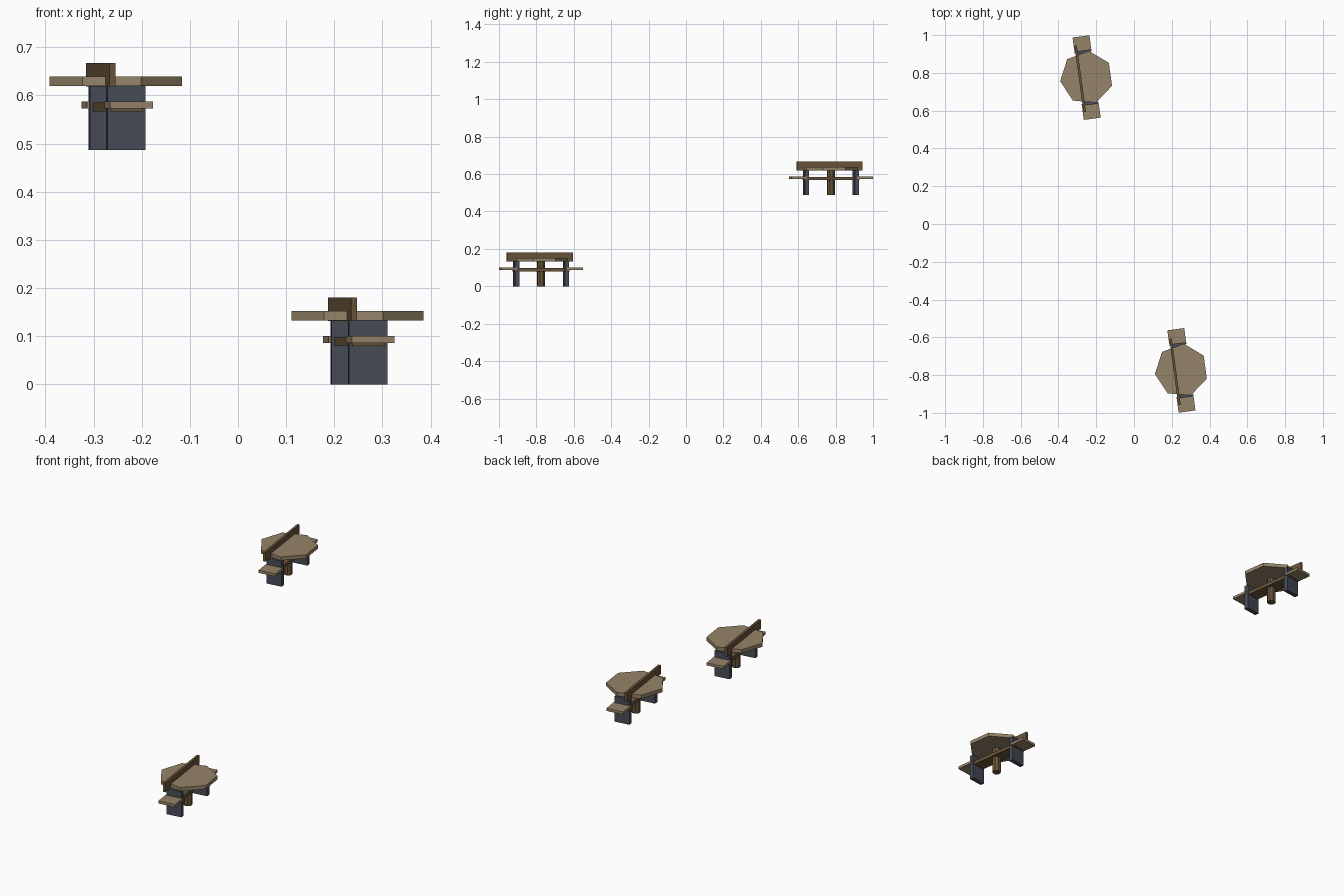
import bpy, math
from mathutils import Matrix

if "Cube" in bpy.data.objects:
    bpy.data.objects.remove(bpy.data.objects["Cube"])

def material(name, col):
    m = bpy.data.materials.new(name)
    m.diffuse_color = (*col, 1)
    m.use_nodes = True
    m.node_tree.nodes["Principled BSDF"].inputs["Base Color"].default_value = m.diffuse_color
    return m

LIGHT = material("light_wood", (0.30, 0.23, 0.14))
DARK = material("dark_wood", (0.14, 0.09, 0.04))
METAL = material("slate", (0.065, 0.075, 0.095))
YAW = math.radians(7.8)

def finish(name, mat, origin):
    ob = bpy.context.object
    ob.name = name
    ob.data.materials.append(mat)
    ob.matrix_world = Matrix.Translation(origin) @ Matrix.Rotation(YAW, 4, 'Z')

def box(name, mat, origin, x, y, z):
    """Box from (min, max) ranges in the table's own frame."""
    bpy.ops.mesh.primitive_cube_add(size=1)
    c = [(a + b) / 2 for a, b in (x, y, z)]
    s = [b - a for a, b in (x, y, z)]
    bpy.context.object.data.transform(Matrix.Translation(c) @ Matrix.Diagonal((*s, 1)))
    finish(name, mat, origin)

def prism(name, mat, origin, sides, r, z, turn):
    bpy.ops.mesh.primitive_cylinder_add(vertices=sides, radius=r, depth=z[1] - z[0])
    bpy.context.object.data.transform(
        Matrix.Translation((0, 0, sum(z) / 2)) @ Matrix.Rotation(turn, 4, 'Z'))
    finish(name, mat, origin)

def table(tag, o):
    # seven-sided top and central post
    prism("table_top_" + tag, LIGHT, o, 7, 0.1415, (0.133, 0.152), math.pi / 2)
    prism("post_" + tag, DARK, o, 8, 0.022, (0, 0.134), math.pi / 8)
    # upright board cutting through the top
    box("upright_board_" + tag, DARK, o, (-0.041, -0.028), (-0.18, 0.175), (0.132, 0.18))
    # rail joining the two seats
    box("rail_" + tag, DARK, o, (-0.034, 0.034), (-0.15, 0.15), (0.08, 0.098))
    for side, s in (("front", -1), ("back", 1)):
        span = lambda a, b: sorted((s * a, s * b))
        box(f"{side}_leg_{tag}", METAL, o, (-0.04, 0.04), span(0.123, 0.145), (0, 0.134))
        box(f"{side}_seat_{tag}", LIGHT, o, (-0.045, 0.045), span(0.135, 0.22), (0.086, 0.1))

table("lower", (0.251, -0.775, 0))
table("upper", (-0.251, 0.775, 0.487))
